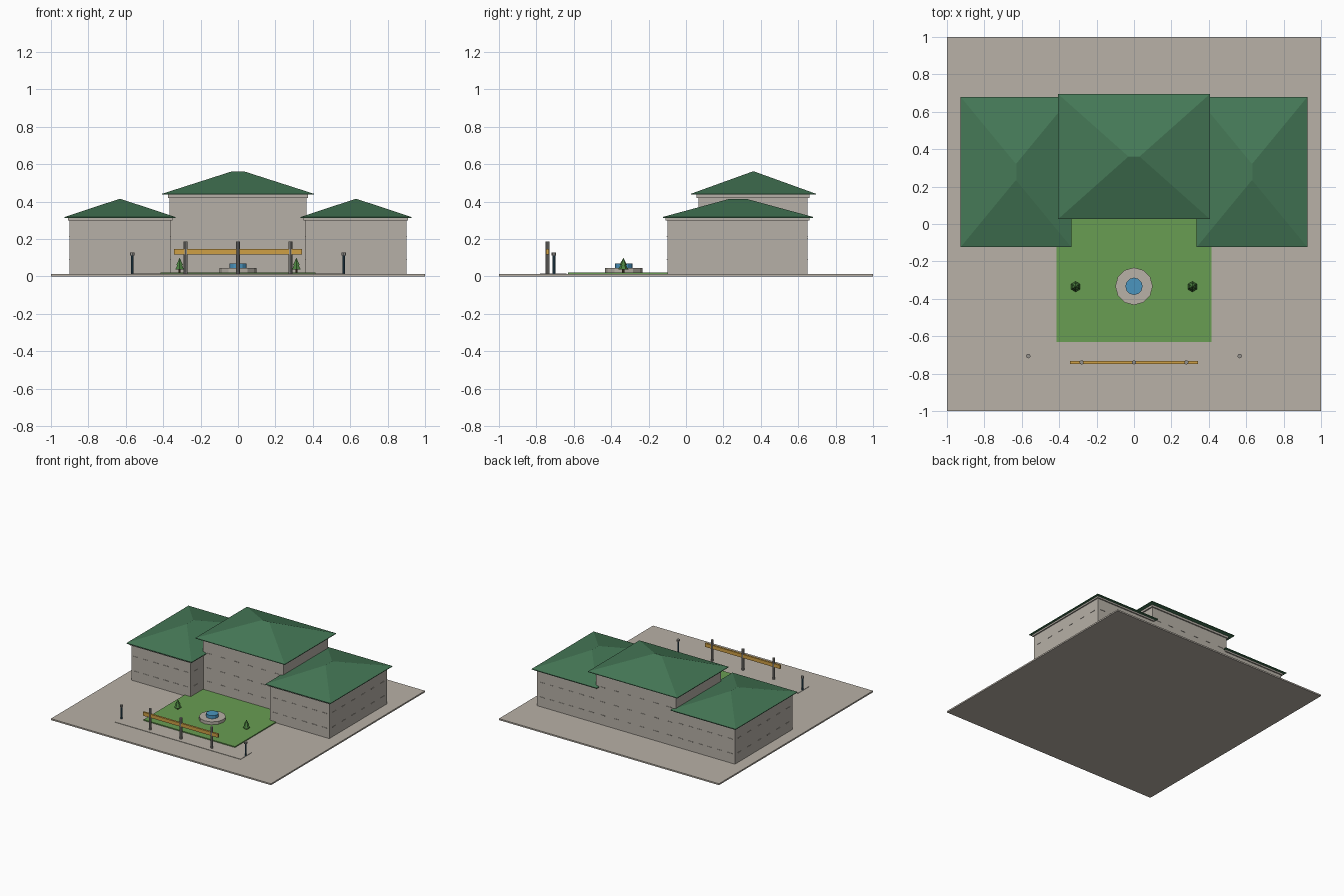
import bpy
import bmesh
from mathutils import Matrix

if "Cube" in bpy.data.objects:
    bpy.data.objects.remove(bpy.data.objects["Cube"])


def material(name, r, g, b):
    m = bpy.data.materials.new(name)
    m.use_nodes = True
    m.diffuse_color = (r, g, b, 1)
    m.node_tree.nodes["Principled BSDF"].inputs["Base Color"].default_value = (r, g, b, 1)
    return m


PAVING = material("warm grey paving", 0.48, 0.44, 0.385)
WALL = material("stone wall", 0.47, 0.435, 0.385)
ROOF = material("green roof", 0.06, 0.19, 0.095)
GRASS = material("lawn green", 0.14, 0.34, 0.085)
TREE = material("tree green", 0.07, 0.22, 0.05)
WATER = material("water blue", 0.07, 0.3, 0.52)
GOLD = material("golden sign", 0.62, 0.35, 0.06)
METAL = material("post grey", 0.3, 0.29, 0.27)
LAMP = material("lamp blue", 0.03, 0.09, 0.14)
BARK = material("bark brown", 0.1, 0.06, 0.03)


def finish(name, bm, mat):
    bmesh.ops.recalc_face_normals(bm, faces=bm.faces)
    mesh = bpy.data.meshes.new(name)
    bm.to_mesh(mesh)
    bm.free()
    mesh.materials.append(mat)
    obj = bpy.data.objects.new(name, mesh)
    bpy.context.collection.objects.link(obj)
    return obj


def add_box(bm, x0, x1, y0, y1, z0, z1):
    centre = Matrix.Translation(((x0 + x1) / 2, (y0 + y1) / 2, (z0 + z1) / 2))
    size = Matrix.Diagonal((x1 - x0, y1 - y0, z1 - z0, 1))
    bmesh.ops.create_cube(bm, size=1, matrix=centre @ size)


def box(name, mat, *bounds):
    bm = bmesh.new()
    add_box(bm, *bounds)
    return finish(name, bm, mat)


def cone(name, mat, x, y, z0, z1, r0, r1, sides):
    bm = bmesh.new()
    bmesh.ops.create_cone(bm, cap_ends=True, segments=sides, radius1=r0, radius2=r1,
                          depth=z1 - z0, matrix=Matrix.Translation((x, y, (z0 + z1) / 2)))
    return finish(name, bm, mat)


def hip_roof(name, x0, x1, y0, y1, z0, z1, rx, ry):
    """Hipped roof on a thin eave, with a ridge of half-lengths rx, ry."""
    bm = bmesh.new()
    cx, cy = (x0 + x1) / 2, (y0 + y1) / 2

    def ring(a, b, c, d, z):
        return [bm.verts.new((x, y, z)) for x, y in ((a, c), (b, c), (b, d), (a, d))]

    rings = [ring(x0, x1, y0, y1, z0), ring(x0, x1, y0, y1, z0 + 0.005),
             ring(cx - rx, cx + rx, cy - ry, cy + ry, z1)]
    bm.faces.new(rings[0])
    bm.faces.new(rings[-1])
    for low, high in zip(rings, rings[1:]):
        for i in range(4):
            j = (i + 1) % 4
            bm.faces.new((low[i], low[j], high[j], high[i]))
    bmesh.ops.remove_doubles(bm, verts=bm.verts, dist=0.0005)
    return finish(name, bm, ROOF)


def sills(name, x0, x1, y0, y1, levels, count):
    """Thin window ledges around all four walls."""
    bm = bmesh.new()
    out, half = 0.003, 0.022
    for z in levels:
        for i in range(count):
            t = (i + 0.5) / count
            x, y = x0 + (x1 - x0) * t, y0 + (y1 - y0) * t
            for wall in (y0, y1):
                add_box(bm, x - half, x + half, wall - out, wall + out, z, z + 0.004)
            for wall in (x0, x1):
                add_box(bm, wall - out, wall + out, y - half, y + half, z, z + 0.004)
    return finish(name, bm, WALL)


def building(name, x0, x1, y0, y1, top, levels):
    box(name + "_walls", WALL, x0, x1, y0, y1, 0.01, top)
    e = 0.01
    box(name + "_cornice", WALL, x0 - e, x1 + e, y0 - e, y1 + e, top - 0.005, top + 0.012)
    sills(name + "_sills", x0, x1, y0, y1, levels, 6)


# Ground, lawn and entrance path
box("ground", PAVING, -1, 1, -1, 1, 0, 0.012)
box("lawn", GRASS, -0.415, 0.415, -0.632, 0.06, 0.01, 0.02)
box("entrance_path", PAVING, -0.57, 0.57, -0.78, -0.64, 0.01, 0.015)

# Central hall
building("hall", -0.365, 0.365, 0.067, 0.65, 0.425, (0.09, 0.2, 0.32))
hip_roof("hall_roof", -0.406, 0.406, 0.026, 0.695, 0.437, 0.562, 0.032, 0.002)

for side, s in (("left", 1), ("right", -1)):
    # Side wings
    a, b = sorted((s * 0.36, s * 0.9))
    building(side + "_wing", a, b, -0.1, 0.65, 0.305, (0.09, 0.21))
    a, b = sorted((s * 0.335, s * 0.927))
    hip_roof(side + "_wing_roof", a, b, -0.124, 0.68, 0.313, 0.415, 0.002, 0.045)

    # Conical trees
    x, y = s * 0.312, -0.335
    cone(side + "_tree_trunk", BARK, x, y, 0.018, 0.045, 0.006, 0.006, 6)
    cone(side + "_tree_lower", TREE, x, y, 0.036, 0.08, 0.028, 0.004, 6)
    cone(side + "_tree_upper", TREE, x, y, 0.06, 0.1, 0.021, 0, 6)

    # Lamp posts
    x, y = s * 0.565, -0.706
    cone(side + "_lamp_post", LAMP, x, y, 0.01, 0.115, 0.007, 0.007, 8)
    cone(side + "_lamp_head", METAL, x, y, 0.113, 0.128, 0.012, 0.012, 8)

# Fountain
cone("fountain_basin", PAVING, 0, -0.333, 0.015, 0.044, 0.1, 0.1, 12)
cone("fountain_water", WATER, 0, -0.333, 0.04, 0.07, 0.046, 0.046, 12)

# Entrance gate
for name, x in (("left", 0.28), ("middle", 0), ("right", -0.28)):
    cone(name + "_gate_post", METAL, x, -0.74, 0.01, 0.188, 0.011, 0.011, 10)
box("gate_beam", GOLD, -0.342, 0.342, -0.748, -0.732, 0.117, 0.146)
